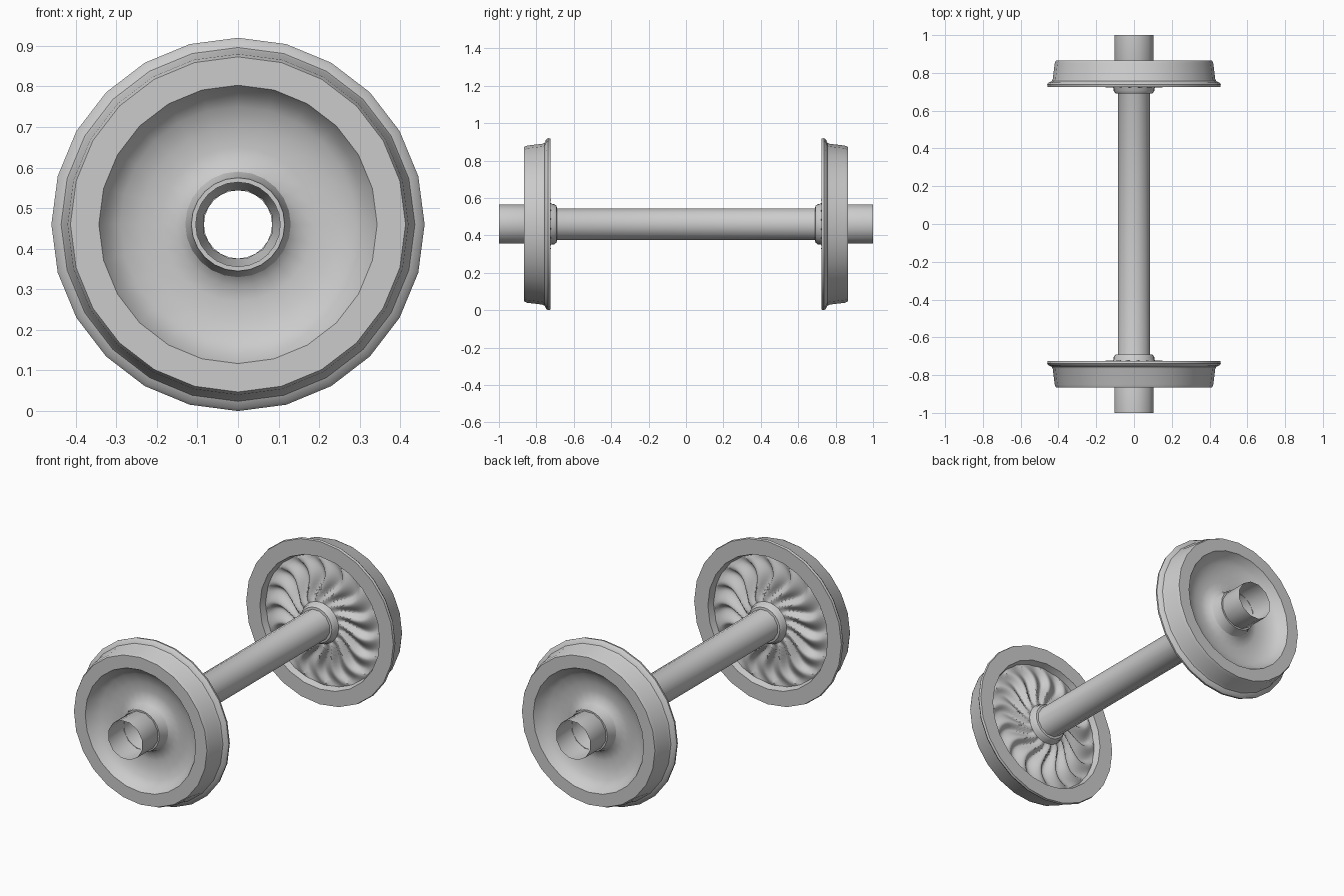
import bpy, bmesh, math

if "Cube" in bpy.data.objects:
    bpy.data.objects.remove(bpy.data.objects["Cube"])

CZ = 0.46      # axle height
RIBS = 16      # curved ribs on the back of each wheel


def finish(name, bm, angle=32):
    bmesh.ops.recalc_face_normals(bm, faces=bm.faces)
    me = bpy.data.meshes.new(name)
    bm.to_mesh(me)
    bm.free()
    ob = bpy.data.objects.new(name, me)
    bpy.context.collection.objects.link(ob)
    bpy.ops.object.select_all(action='DESELECT')
    ob.select_set(True)
    bpy.context.view_layer.objects.active = ob
    bpy.ops.object.shade_smooth_by_angle(angle=math.radians(angle))
    return ob


def revolve(name, profile, sides, offset=0.0, bump=None, angle=32):
    """Spin (radius, y) points round the axle; bump(r, a) shifts y."""
    bm = bmesh.new()
    rings = []
    for r, y in profile:
        ring = []
        for i in range(sides):
            a = offset + 2 * math.pi * i / sides
            dy = bump(r, a) if bump else 0
            ring.append(bm.verts.new((r * math.sin(a), y + dy, CZ + r * math.cos(a))))
        rings.append(ring)
    for p, q in zip(rings, rings[1:]):
        for i in range(sides):
            j = (i + 1) % sides
            bm.faces.new((p[i], p[j], q[j], q[i]))
    return finish(name, bm, angle)


def turned_copy(ob, name):
    """The other wheel is the same part turned half a circle about z."""
    c = ob.copy()
    c.name = name
    c.rotation_euler.z = math.pi
    bpy.context.collection.objects.link(c)


# open tubular axle with wider stubs at both ends
half = [(0.108, -1.0), (0.108, -0.80), (0.087, -0.75)]
revolve("axle", half + [(r, -y) for r, y in reversed(half)], 12, math.pi / 12)

# wheel: hub, front dish, rim face, tread, flange and back rim face
wheel_profile = [
    (0.104, -0.862), (0.115, -0.862), (0.119, -0.835), (0.130, -0.805),
    (0.152, -0.788), (0.19, -0.783), (0.24, -0.788), (0.29, -0.803),
    (0.322, -0.828), (0.343, -0.865),
    (0.413, -0.865), (0.420, -0.850), (0.430, -0.768), (0.436, -0.756),
    (0.453, -0.748), (0.460, -0.738), (0.457, -0.725),
    (0.372, -0.725), (0.352, -0.785)]
wheel = revolve("wheel_front", wheel_profile, 24)
turned_copy(wheel, "wheel_back")

# ribbed web on the back of the wheel
R0, R1 = 0.115, 0.362


def rib_height(r, a):
    t = min(max((r - R0) / (R1 - R0), 0), 1)
    crest = -0.38 * math.sin(math.pi * t * 0.85)
    u = ((a - crest) * RIBS / (2 * math.pi)) % 1.0
    wave = u / 0.68 if u < 0.68 else (1 - u) / 0.32
    wave = wave * wave * (3 - 2 * wave)
    return 0.034 * wave * math.sin(math.pi * t) ** 0.6


web_profile = []
N = 14
for k in range(N + 1):
    t = k / N
    y = -0.772 + 0.045 * (1 - t) ** 3 + 0.012 * t ** 6
    web_profile.append((R0 + (R1 - R0) * t, y))
web = revolve("ribbed_web_front", web_profile, RIBS * 14, 0, rib_height, 40)
turned_copy(web, "ribbed_web_back")

# collar where the axle enters the back of the hub
collar = revolve("hub_collar_front", [(0.118, -0.735), (0.110, -0.722), (0.108, -0.705),
                                      (0.098, -0.692), (0.084, -0.690)], 24)
turned_copy(collar, "hub_collar_back")
